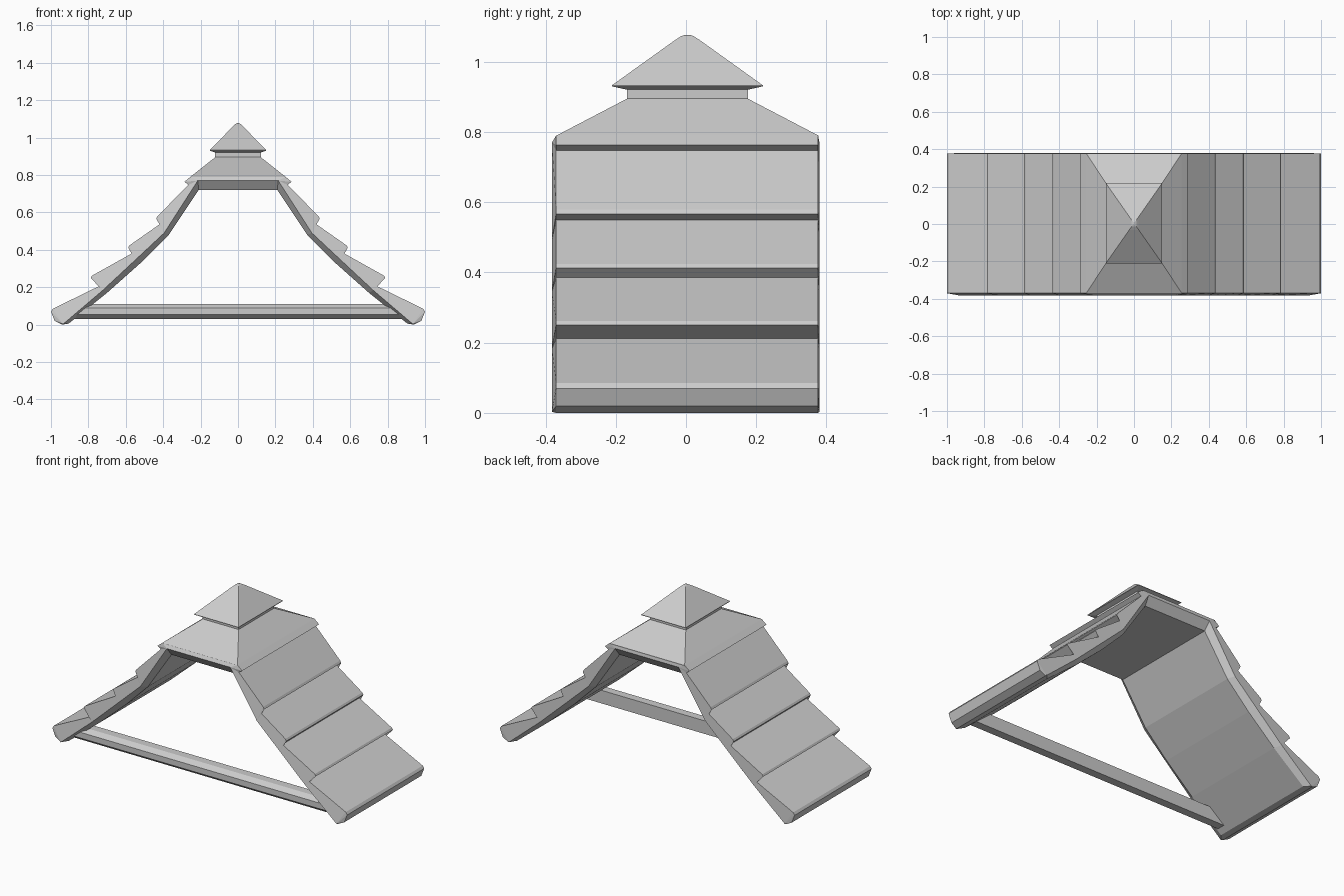
import bpy, bmesh

if "Cube" in bpy.data.objects:
    bpy.data.objects.remove(bpy.data.objects["Cube"])

YC = 0.004  # centre of the depth axis


def make(name, build):
    bm = bmesh.new()
    build(bm)
    bmesh.ops.remove_doubles(bm, verts=bm.verts, dist=0.0005)
    bmesh.ops.dissolve_degenerate(bm, edges=bm.edges, dist=0.0005)
    bmesh.ops.recalc_face_normals(bm, faces=bm.faces)
    me = bpy.data.meshes.new(name)
    bm.to_mesh(me)
    bm.free()
    ob = bpy.data.objects.new(name, me)
    bpy.context.collection.objects.link(ob)
    return ob


def loft(bm, rings):
    vs = [[bm.verts.new(p) for p in r] for r in rings]
    n = len(vs[0])
    for a, b in zip(vs, vs[1:]):
        for k in range(n):
            bm.faces.new((a[k], a[(k + 1) % n], b[(k + 1) % n], b[k]))
    bm.faces.new(vs[0])
    bm.faces.new(vs[-1])


# Stepped roof shell: outer (x, z, bend index), end rim and underside, from foot to top
outer = [(.94, 0, 0), (.98, .02, 0), (1, .07, 0), (.99, .085, 0),
         (.73, .212, 1), (.787, .25, 1), (.78, .262, 1),
         (.56, .385, 2), (.587, .412, 2), (.58, .424, 2),
         (.40, .55, 3), (.437, .567, 3), (.43, .58, 3),
         (.265, .748, 4), (.287, .763, 4), (.255, .79, 4)]
rim = [(.935, .003), (.725, .182), (.55, .345), (.395, .49), (.215, .77)]
under = [(.905, .006), (.70, .17), (.52, .33), (.37, .48), (.21, .72)]


def shell(bm):
    right = []
    for x, z, i in outer:
        (mx, mz), (ux, uz) = rim[i], under[i]
        right.append([(x, -.37, z), (mx, -.382, mz), (ux, -.345, uz),
                      (ux, .345, uz), (mx, .38, mz), (x, .376, z)])
    left = [[(-x, y, z) for x, y, z in r] for r in reversed(right)]
    loft(bm, right + left)


make("stepped_roof_shell", shell)


# Hipped top with neck, then the overhanging pointed cap
def square_stack(levels):
    def build(bm):
        loft(bm, [[(sx * hx, YC + sy * hy, z) for sx, sy in
                   ((-1, -1), (1, -1), (1, 1), (-1, 1))] for hx, hy, z in levels])
    return build


make("hipped_roof_top", square_stack(
    [(.255, .373, .785), (.255, .373, .79), (.122, .172, .895), (.122, .172, .93)]))
make("pointed_cap", square_stack(
    [(.12, .17, .92), (.151, .215, .93), (.151, .215, .933),
     (.025, .035, 1.062), (.013, .018, 1.073), (.004, .006, 1.077)]))

# Cross bar between the front feet, ends slanted to the roof underside
section = [(-.365, .055), (-.365, .09), (-.335, .11),
           (-.285, .11), (-.285, .03), (-.335, .03)]


def bar(bm):
    loft(bm, [[(s * (.925 - 1.22 * z), y, z) for y, z in section] for s in (-1, 1)])


make("cross_bar", bar)
